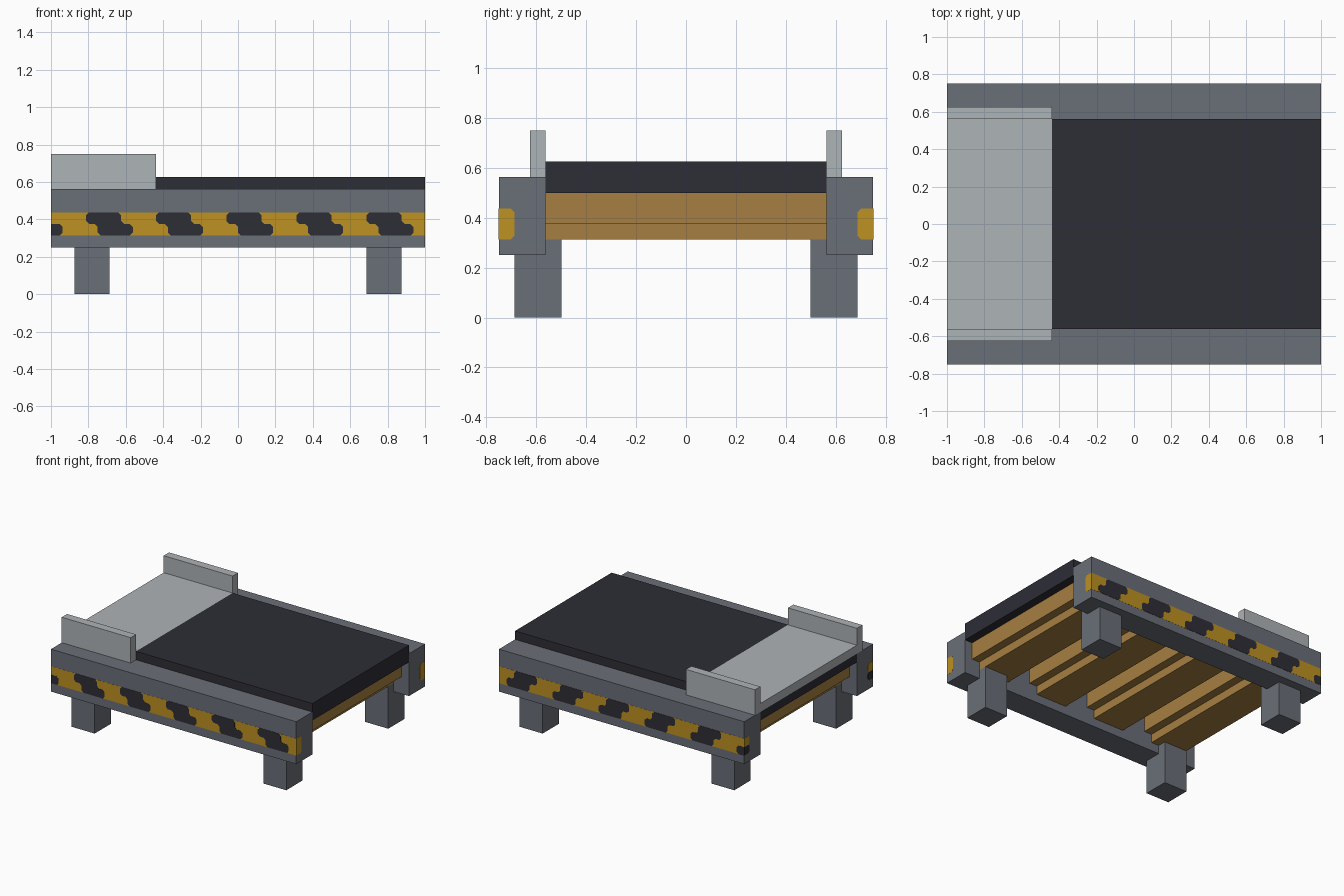
import bpy, bmesh

cube = bpy.data.objects.get("Cube")
if cube:
    bpy.data.objects.remove(cube, do_unlink=True)


def material(name, rgb):
    """Flat material from 0-255 display values, converted to linear."""
    lin = [((c / 255 + 0.055) / 1.055) ** 2.4 for c in rgb] + [1.0]
    m = bpy.data.materials.new(name)
    m.use_nodes = True
    m.diffuse_color = lin
    bsdf = next(n for n in m.node_tree.nodes if n.type == 'BSDF_PRINCIPLED')
    bsdf.inputs["Base Color"].default_value = lin
    bsdf.inputs["Roughness"].default_value = 0.8
    return m


STEEL = material("steel grey", (106, 110, 119))
PALE = material("pale metal", (174, 179, 183))
DARK = material("dark rubber", (45, 45, 54))
WOOD = material("wood", (165, 127, 65))
YELLOW = material("warning yellow", (189, 145, 34))


def add_object(name, bm, mat):
    bmesh.ops.recalc_face_normals(bm, faces=bm.faces)
    me = bpy.data.meshes.new(name)
    bm.to_mesh(me)
    bm.free()
    me.materials.append(mat)
    ob = bpy.data.objects.new(name, me)
    bpy.context.collection.objects.link(ob)
    return ob


def box(name, x, y, z, mat):
    """Box from (min, max) ranges."""
    bm = bmesh.new()
    bmesh.ops.create_cube(bm, size=1)
    for v in bm.verts:
        for i, (lo, hi) in enumerate((x, y, z)):
            v.co[i] = lo if v.co[i] < 0 else hi
    return add_object(name, bm, mat)


def plate(name, outline, to_3d, depth, mat):
    """Thin plate from a 2D outline; to_3d maps (u, v, height) to space."""
    bm = bmesh.new()
    rings = [[bm.verts.new(to_3d(u, v, h)) for u, v in outline] for h in (-0.002, depth)]
    bm.faces.new(rings[0])
    bm.faces.new(rings[1])
    n = len(outline)
    for i in range(n):
        j = (i + 1) % n
        bm.faces.new((rings[0][i], rings[0][j], rings[1][j], rings[1][i]))
    return add_object(name, bm, mat)


def rect(u0, u1, v0, v1, c=0.0):
    """Rectangle whose far (u1) corners are cut by c."""
    if not c:
        return [(u0, v0), (u1, v0), (u1, v1), (u0, v1)]
    return [(u0, v0), (u1 - c, v0), (u1, v0 + c), (u1, v1 - c), (u1 - c, v1), (u0, v1)]


LOW, MID, HIGH = 0.3125, 0.375, 0.4375   # warning band heights
C = 0.016                                # corner cut of the painted shapes


def stripe(a):
    """Stepped dark stripe, its lower half shifted to the right."""
    w, s = 0.1875, 0.0625
    return [(a + s, LOW + C), (a + s + C, LOW), (a + s + w - C, LOW), (a + s + w, LOW + C),
            (a + s + w, MID - C), (a + s + w - C, MID), (a + w + C, MID), (a + w, MID + C),
            (a + w, HIGH - C), (a + w - C, HIGH), (a + C, HIGH), (a, HIGH - C),
            (a, MID + C), (a + C, MID), (a + s - C, MID), (a + s, MID - C)]


for side, s in (("front", -1), ("back", 1)):
    def span(a, b):
        return tuple(sorted((s * a, s * b)))

    # Side rail, legs and upright guard
    box(side + "_rail", (-1, 1), span(0.5625, 0.75), (0.25, 0.5625), STEEL)
    for end, x in (("right", -0.78125), ("left", 0.78125)):
        box(f"{side}_{end}_leg", (x - 0.09375, x + 0.09375), span(0.5, 0.6875), (0, 0.3125), STEEL)
    box(side + "_guard", (-1, -0.4375), span(0.5625, 0.625), (0.5625, 0.75), PALE)

    # Warning band along the rail
    def on_side(u, v, h):
        return (u, s * (0.75 + h), v)
    plate(side + "_warning_band", rect(-1, 1, LOW, HIGH), on_side, 0.001, YELLOW)
    for i in range(5):
        plate(f"{side}_stripe_{i + 1}", stripe(-0.8125 + 0.375 * i), on_side, 0.002, DARK)
    plate(side + "_stripe_end", rect(-1, -0.9375, LOW, MID, C), on_side, 0.002, DARK)

    # Band wrapping round the rail ends
    def on_left(u, v, h):
        return (1 + h, s * (0.75 - u), v)

    def on_right(u, v, h):
        return (-1 - h, s * (0.75 - u), v)
    plate(side + "_left_end_patch", rect(0, 0.0625, LOW, HIGH, C), on_left, 0.001, YELLOW)
    plate(side + "_right_end_patch", rect(0, 0.0625, MID, HIGH, C), on_right, 0.001, YELLOW)
    plate(side + "_right_end_dark_patch", rect(0, 0.0625, LOW, MID, C), on_right, 0.001, DARK)

# Belt with the pale plate let into its right end
INNER = (-0.5625, 0.5625)
box("belt", (-0.4375, 1), INNER, (0.5, 0.625), DARK)
box("belt_under_plate", (-1, -0.4375), INNER, (0.5, 0.5625), DARK)
box("end_plate", (-1, -0.4375), INNER, (0.5625, 0.625), PALE)

# Stepped wooden cross beams under the belt
for i in range(4):
    x = -0.75 + 0.5 * i
    box(f"beam_{i + 1}_upper", (x - 0.1875, x + 0.1875), INNER, (0.375, 0.5), WOOD)
    box(f"beam_{i + 1}_lower", (x - 0.125, x + 0.125), INNER, (0.3125, 0.375), WOOD)
